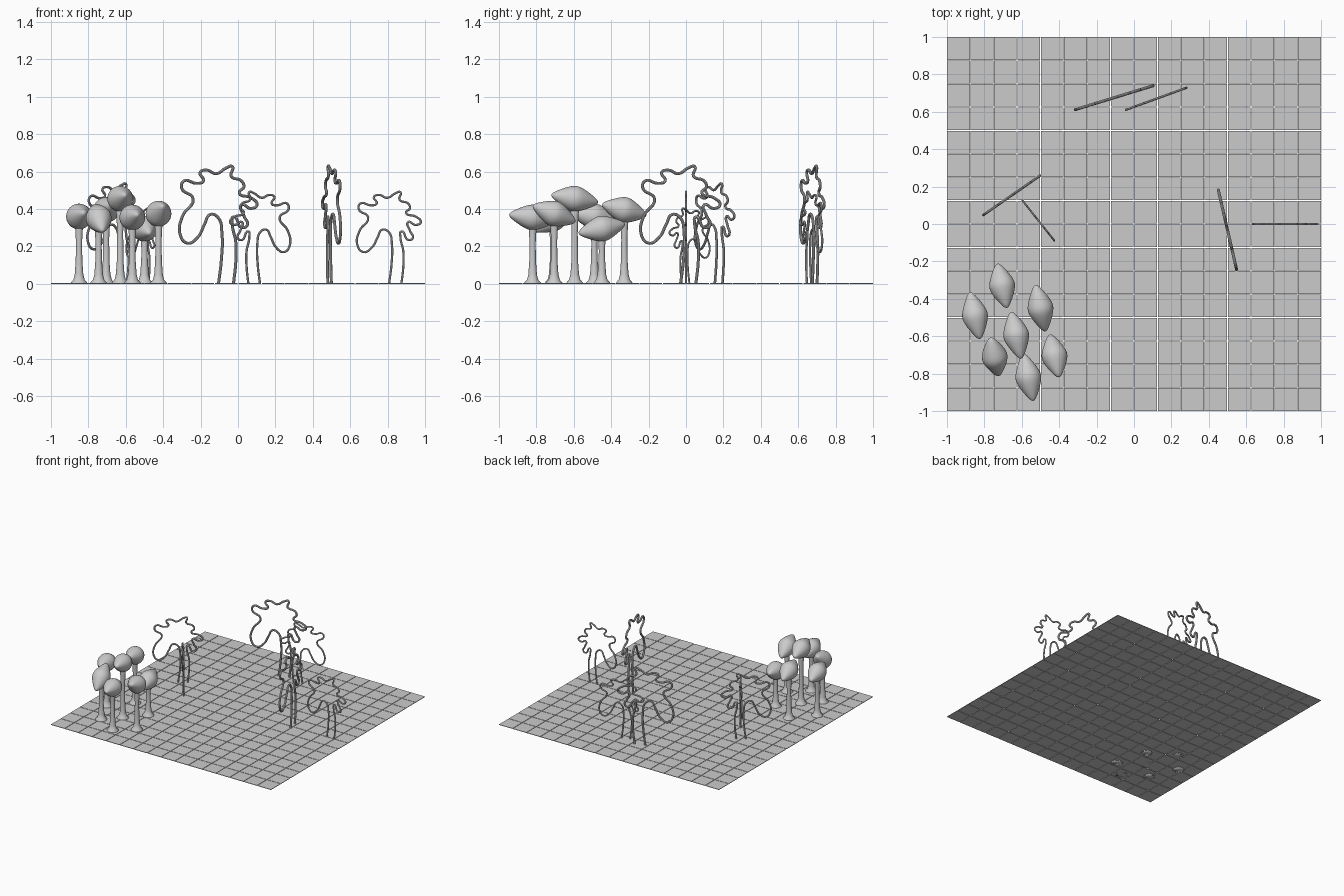
import bpy, bmesh, math
from mathutils import Vector

if "Cube" in bpy.data.objects:
    bpy.data.objects.remove(bpy.data.objects["Cube"])


def mesh_object(name, bm):
    me = bpy.data.meshes.new(name)
    bmesh.ops.recalc_face_normals(bm, faces=bm.faces)
    bm.to_mesh(me)
    bm.free()
    ob = bpy.data.objects.new(name, me)
    bpy.context.collection.objects.link(ob)
    return ob


def lathe(name, profile, sides=24):
    """Revolve (radius, height) points about z, smooth shaded."""
    bm = bmesh.new()
    vs = [bm.verts.new((r, 0, z)) for r, z in profile]
    es = [bm.edges.new(p) for p in zip(vs, vs[1:])]
    bmesh.ops.spin(bm, geom=vs + es, axis=(0, 0, 1), cent=(0, 0, 0),
                   angle=math.tau, steps=sides, use_duplicate=False)
    bmesh.ops.remove_doubles(bm, verts=bm.verts, dist=1e-5)
    for f in bm.faces:
        f.smooth = True
    return mesh_object(name, bm)


# paving: 16 x 16 thin tiles with fine joints
N, T, GAP = 16, 0.004, 0.004
bm = bmesh.new()
step = 2 / N
for i in range(N):
    for j in range(N):
        x0 = -1 + i * step + (GAP / 2 if i else 0)
        x1 = -1 + (i + 1) * step - (GAP / 2 if i < N - 1 else 0)
        y0 = -1 + j * step + (GAP / 2 if j else 0)
        y1 = -1 + (j + 1) * step - (GAP / 2 if j < N - 1 else 0)
        c = bmesh.ops.create_cube(bm, size=1)['verts']
        for v in c:
            v.co = (x1 if v.co.x > 0 else x0, y1 if v.co.y > 0 else y0,
                    T if v.co.z > 0 else 0)
mesh_object("paving_tiles", bm)

# palm silhouette, drawn as one bent tube (width 0.69, height 1)
PALM = [(.35, 0), (.375, .2), (.38, .42), (.35, .55), (.28, .58), (.23, .50),
        (.17, .39), (.08, .34), (.015, .42), (.04, .57), (.13, .71),
        (.03, .80), (.05, .86), (.16, .84), (.22, .86), (.19, .93),
        (.25, .95), (.33, .92), (.42, .97), (.47, .98), (.46, .90),
        (.55, .86), (.57, .81), (.53, .76), (.63, .72), (.685, .66),
        (.63, .63), (.55, .66), (.57, .57), (.60, .49), (.55, .47),
        (.48, .56), (.47, .50), (.50, .35), (.50, .18), (.48, 0)]


def palm(name, start, end, height):
    cu = bpy.data.curves.new(name, 'CURVE')
    cu.dimensions = '3D'
    cu.bevel_depth = 0.0125 * height
    cu.bevel_resolution = 3
    cu.resolution_u = 6
    cu.use_fill_caps = True
    sp = cu.splines.new('BEZIER')
    sp.bezier_points.add(len(PALM) - 1)
    a, b = Vector((*start, 0)), Vector((*end, 0))
    for bp, (u, v) in zip(sp.bezier_points, PALM):
        p = a.lerp(b, u / 0.69)
        p.z = v * height
        bp.co = p
        bp.handle_left_type = bp.handle_right_type = 'AUTO'
    ob = bpy.data.objects.new(name, cu)
    bpy.context.collection.objects.link(ob)
    bpy.ops.object.select_all(action='DESELECT')
    ob.select_set(True)
    bpy.context.view_layer.objects.active = ob
    bpy.ops.object.convert(target='MESH')
    bpy.ops.object.shade_smooth_by_angle()


# start = end with the long drooping leaf
palm("palm_back_large", (-.32, .61), (.105, .74), .64)
palm("palm_back_small", (.285, .73), (-.045, .61), .50)
palm("palm_left_large", (-.81, .045), (-.50, .26), .545)
palm("palm_left_small", (-.60, .13), (-.425, -.09), .41)
palm("palm_right_large", (.55, -.25), (.45, .185), .64)
palm("palm_right_small", (.63, 0), (.98, 0), .50)

# rounded trees: x, y, canopy z, half length, rise toward the -y end
TREES = [(-.705, -.33, .395, .125, .03), (-.85, -.49, .36, .13, .02),
         (-.50, -.45, .295, .13, -.025), (-.63, -.595, .455, .13, .02),
         (-.745, -.71, .35, .125, -.08), (-.425, -.705, .375, .125, .045),
         (-.565, -.82, .355, .13, .015)]
LEMON = [(0, -1), (.17, -.96), (.36, -.82), (.60, -.6), (.84, -.34),
         (.97, -.14), (1, 0), (.97, .14), (.84, .34), (.60, .6),
         (.36, .82), (.17, .96), (0, 1)]
for k, (x, y, z, half, rise) in enumerate(TREES, 1):
    # trunk with flared foot and flared top
    t = lathe(f"tree_trunk_{k}", [
        (0, 0), (.045, 0), (.043, .008), (.030, .022), (.023, .05),
        (.018, .12), (.016, .6 * z), (.020, .8 * z), (.028, z), (0, z)])
    t.location = (x, y, 0)
    # lemon-shaped canopy lying along a slanted axis
    c = lathe(f"tree_canopy_{k}", [(r * .07, h * half) for r, h in LEMON])
    c.location = (x, y, z)
    axis = Vector((.2 * half, -.95 * half, rise))
    c.rotation_mode = 'QUATERNION'
    c.rotation_quaternion = axis.to_track_quat('Z', 'Y')
    s = c.modifiers.new("smooth", 'SUBSURF')
    s.levels = s.render_levels = 1
